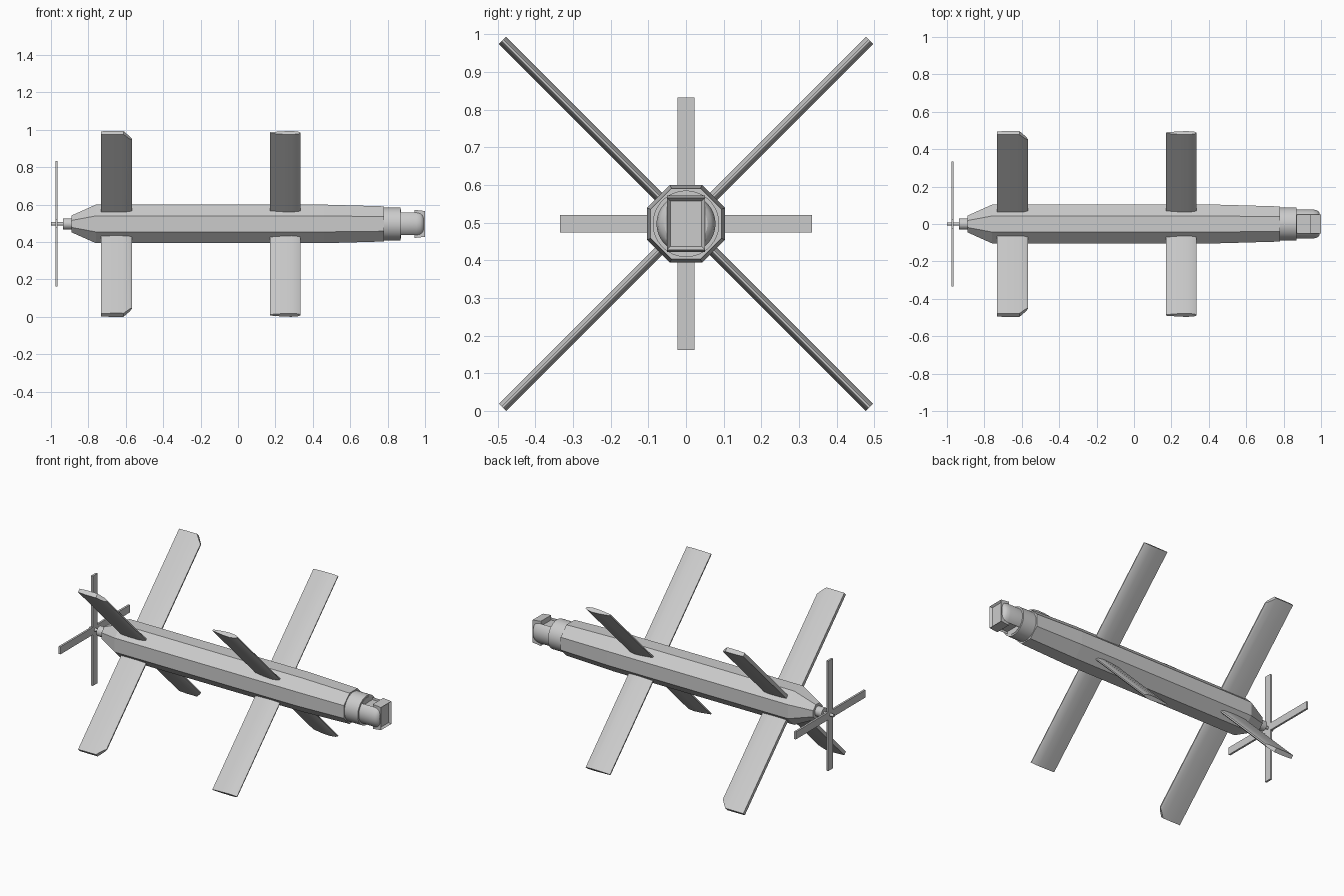
import bpy, bmesh
from math import pi, cos, sin, radians
from mathutils import Matrix, Vector

if "Cube" in bpy.data.objects:
    bpy.data.objects.remove(bpy.data.objects["Cube"])

CZ = 0.497  # height of the long axis


def finish(name, bm, smooth=False, z=CZ):
    bmesh.ops.recalc_face_normals(bm, faces=bm.faces)
    me = bpy.data.meshes.new(name)
    bm.to_mesh(me)
    bm.free()
    ob = bpy.data.objects.new(name, me)
    ob.location.z = z
    bpy.context.collection.objects.link(ob)
    if smooth:
        bpy.ops.object.select_all(action='DESELECT')
        ob.select_set(True)
        bpy.context.view_layer.objects.active = ob
        bpy.ops.object.shade_smooth_by_angle(angle=radians(30))
    return ob


def lathe(name, profile, sides, smooth=True):
    """Rings of (x, flat radius) joined along the x axis, flat side up."""
    bm = bmesh.new()
    rings = []
    for x, r in profile:
        c = r / cos(pi / sides)
        angs = [2 * pi * (i + 0.5) / sides for i in range(sides)]
        rings.append([bm.verts.new((x, c * cos(a), c * sin(a))) for a in angs])
    for a, b in zip(rings, rings[1:]):
        for i in range(sides):
            j = (i + 1) % sides
            bm.faces.new((a[i], a[j], b[j], b[i]))
    bm.faces.new(rings[0])
    bm.faces.new(rings[-1])
    return finish(name, bm, smooth)


def add_box(bm, lo, hi):
    lo, hi = Vector(lo), Vector(hi)
    m = Matrix.Translation((lo + hi) / 2) @ Matrix.Diagonal((*(hi - lo), 1))
    return bmesh.ops.create_cube(bm, size=1, matrix=m)["verts"]


def wing(name, x_lead, chord, section, angle, clip):
    """Aerofoil section pushed out radially, optionally with a cut front tip corner."""
    bm = bmesh.new()
    up = [(x_lead - f * chord, h) for f, h in section]
    loop = up + [(x, -h) for x, h in reversed(up)]
    root = bm.faces.new([bm.verts.new((x, 0.085, h)) for x, h in loop])
    ext = bmesh.ops.extrude_face_region(bm, geom=[root], use_keep_orig=True)
    tip = [v for v in ext["geom"] if isinstance(v, bmesh.types.BMVert)]
    bmesh.ops.translate(bm, verts=tip, vec=(0, 0.689 - 0.085, 0))
    if clip:
        bmesh.ops.bisect_plane(bm, geom=bm.verts[:] + bm.edges[:] + bm.faces[:],
                               plane_co=(x_lead, 0.64, 0), plane_no=(0.05, 0.045, 0),
                               clear_outer=True)
        bmesh.ops.holes_fill(bm, edges=[e for e in bm.edges if e.is_boundary])
    bm.transform(Matrix.Rotation(angle, 4, 'X'))
    return finish(name, bm, True)


# Octagonal fuselage with tapered tail
lathe("fuselage", [(-0.89, 0.045), (-0.76, 0.103), (0.46, 0.103), (0.78, 0.094)], 8, False)

# Tail shaft
lathe("motor_hub", [(-0.935, 0.03), (-0.88, 0.03)], 24)
lathe("propeller_shaft", [(-1.0, 0.009), (-0.92, 0.009)], 16)

# Four-blade propeller
bm = bmesh.new()
for k in range(4):
    vs = add_box(bm, (-0.976, -0.023, 0.012), (-0.964, 0.023, 0.335))
    bmesh.ops.rotate(bm, verts=vs, matrix=Matrix.Rotation(k * pi / 2, 3, 'X'))
vs = add_box(bm, (-0.976, -0.023, -0.023), (-0.964, 0.023, 0.023))
finish("propeller", bm)

# Two sets of crossed wings
front_sec = [(0, 0.003), (0.08, 0.009), (0.3, 0.0135), (0.6, 0.011), (1, 0.004)]
rear_sec = [(0, 0.004), (0.08, 0.01), (0.3, 0.0135), (0.7, 0.0135), (1, 0.011)]
for k in range(4):
    a = pi / 4 + k * pi / 2
    wing(f"front_wing_{k + 1}", 0.335, 0.165, front_sec, a, False)
    wing(f"rear_wing_{k + 1}", -0.568, 0.165, rear_sec, a, True)

# Nose collar and the rounded sensor housing, slotted for the camera
lathe("nose_collar", [(0.76, 0.088), (0.87, 0.088)], 40)
housing = lathe("sensor_housing", [(0.86, 0.078), (0.955, 0.078), (0.975, 0.074),
                                   (0.987, 0.067), (0.993, 0.057)], 40)
bm = bmesh.new()
add_box(bm, (0.872, -0.05, -0.2), (1.1, 0.05, 0.2))
cutter = finish("slot_cutter", bm)
cutter.hide_render = True
cutter.hide_set(True)
mod = housing.modifiers.new("slot", 'BOOLEAN')
mod.operation = 'DIFFERENCE'
mod.solver = 'EXACT'
mod.object = cutter
housing.modifiers.move(len(housing.modifiers) - 1, 0)

# Camera block in the slot, with a framed recessed window
bm = bmesh.new()
add_box(bm, (0.865, -0.05, -0.045), (0.96, 0.05, 0.045))
finish("camera_mount", bm)
bm = bmesh.new()
vs = add_box(bm, (0.945, -0.05, -0.075), (1.0, 0.05, 0.075))
for v in vs:
    if v.co.x > 0.99:
        v.co.z *= 0.92
front = max(bm.faces, key=lambda f: f.calc_center_median().x)
bmesh.ops.inset_region(bm, faces=[front], thickness=0.012)
bmesh.ops.translate(bm, verts=front.verts[:], vec=(-0.012, 0, 0))
finish("camera_window", bm)
